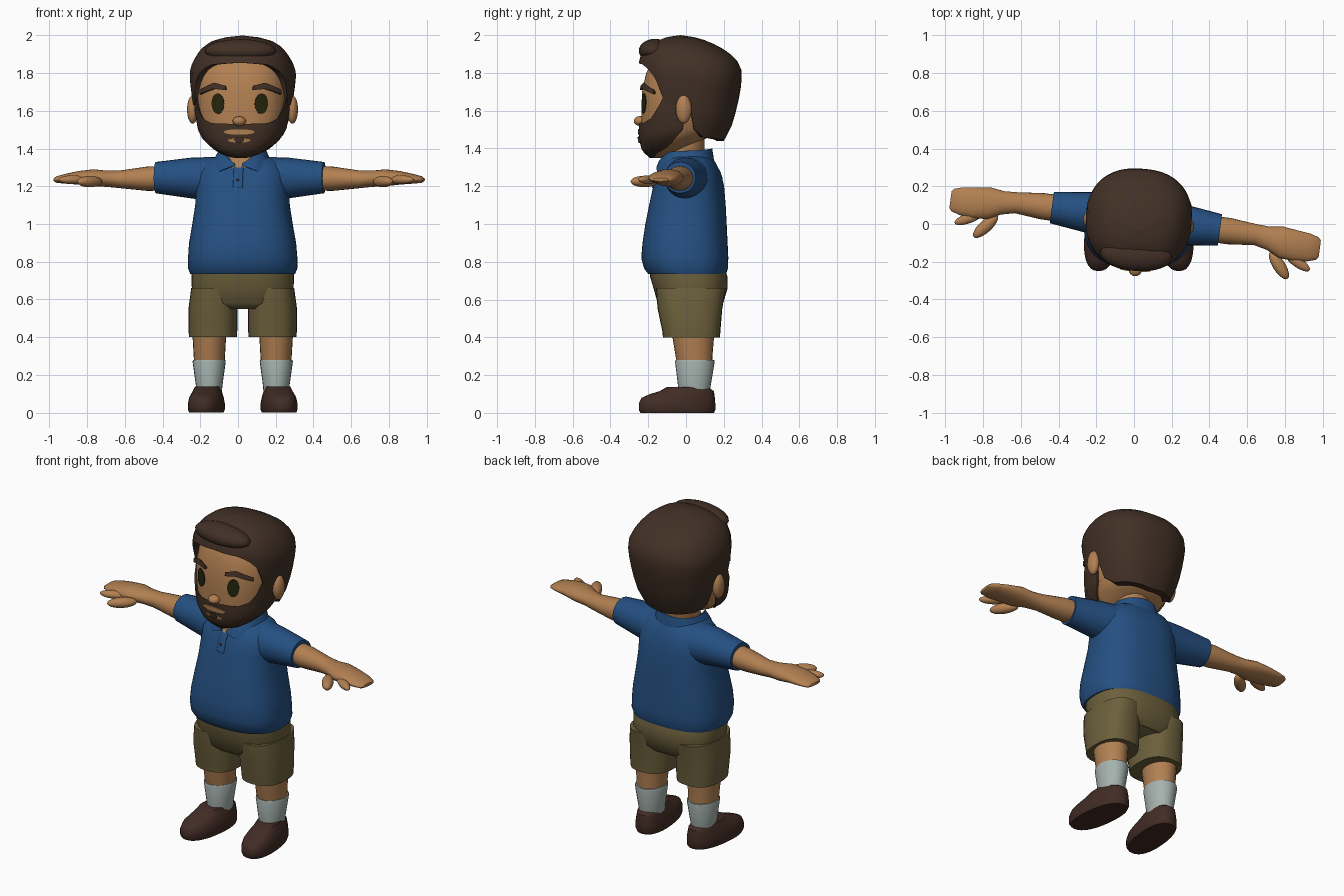
import bpy, bmesh
from math import sin, cos, pi, radians, copysign
from mathutils import Matrix, Euler

if "Cube" in bpy.data.objects:
    bpy.data.objects.remove(bpy.data.objects["Cube"])

def material(name, rgb):
    m = bpy.data.materials.new(name)
    m.use_nodes = True
    m.diffuse_color = (*rgb, 1)
    m.node_tree.nodes["Principled BSDF"].inputs["Base Color"].default_value = (*rgb, 1)
    return m

skin = material("warm_skin", (.445, .216, .084))
hair = material("dark_brown_hair", (.054, .03, .019))
blue = material("blue_cloth", (.018, .08, .223))
khaki = material("khaki_cloth", (.15, .117, .045))
white = material("pale_sock", (.376, .445, .423))
leather = material("brown_leather", (.054, .025, .018))
dark = material("dark_eye", (.018, .018, .004))
parts = []
MID = .025  # body centre line

def finish(name, mat, bm, move=None):
    if move:
        for v in bm.verts:
            v.co = move(*v.co)
    bmesh.ops.remove_doubles(bm, verts=bm.verts, dist=.0008)
    bmesh.ops.recalc_face_normals(bm, faces=bm.faces)
    mesh = bpy.data.meshes.new(name)
    bm.to_mesh(mesh)
    bm.free()
    mesh.materials.append(mat)
    ob = bpy.data.objects.new(name, mesh)
    bpy.context.collection.objects.link(ob)
    parts.append(ob)

def loft(name, mat, rings, wrap=False, move=None):
    """Solid skinned over closed rings of points."""
    bm = bmesh.new()
    vs = [[bm.verts.new(p) for p in r] for r in rings]
    pairs = list(zip(vs, vs[1:])) + ([(vs[-1], vs[0])] if wrap else [])
    for r, q in pairs:
        for i in range(len(r)):
            k = (i + 1) % len(r)
            bm.faces.new((r[i], r[k], q[k], q[i]))
    if not wrap:
        bm.faces.new(vs[0])
        bm.faces.new(vs[-1])
    finish(name, mat, bm, move)

def ball(name, mat, loc, scale, turn_z=0, move=None):
    bm = bmesh.new()
    m = Matrix.LocRotScale(loc, Euler((0, 0, radians(turn_z))), scale)
    bmesh.ops.create_uvsphere(bm, u_segments=24, v_segments=14, radius=1, matrix=m)
    finish(name, mat, bm, move)

def turn(deg, cx, cy):
    c, s = cos(radians(deg)), sin(radians(deg))
    return lambda x, y, z: (cx + (x - cx) * c - (y - cy) * s,
                            cy + (x - cx) * s + (y - cy) * c, z)

def at(keys, t):
    """Values of a keyed profile at t."""
    if t <= keys[0][0]:
        return keys[0][1:]
    for a, b in zip(keys, keys[1:]):
        if t <= b[0]:
            f = (t - a[0]) / (b[0] - a[0])
            return [u + (v - u) * f for u, v in zip(a[1:], b[1:])]
    return keys[-1][1:]

def surf(keys, a, z, off=0, p=.85, cx=MID):
    """Point at angle a (0 = front) and height z; keys hold z, half width, front, back."""
    rx, yf, yb = at(keys, z)
    bend = lambda v: copysign(abs(v) ** p, v)
    ry = max(.001, (yb - yf) / 2 + off)
    a = radians(a)
    return (cx + max(.001, rx + off) * bend(sin(a)), (yf + yb) / 2 - ry * bend(cos(a)), z)

def body(name, mat, keys, cx=MID, p=.85, move=None, n=40):
    loft(name, mat, [[surf(keys, 360 * i / n, k[0], 0, p, cx) for i in range(n)]
                     for k in keys], move=move)

def shell(name, mat, keys, a0, a1, low, high, off, thick, move, n=48, rows=14):
    """Thick patch following a profile between two edge curves."""
    wrap = abs(a1 - a0) >= 360
    rings = []
    for i in range(n if wrap else n + 1):
        a = a0 + (a1 - a0) * i / n
        side = abs(a) if abs(a) <= 180 else 360 - abs(a)
        lo, hi = at(low, side)[0], at(high, side)[0]
        ts = [1 - (1 - j / rows) ** 2 for j in range(rows + 1)]
        outer = [surf(keys, a, lo + (hi - lo) * t, off) for t in ts]
        inner = []
        for t in reversed(ts):
            x, y, z = surf(keys, a, lo + (hi - lo) * t, off - thick)
            inner.append((x, y, z - thick * t))
        rings.append(outer + inner)
    loft(name, mat, rings, wrap, move)

def decal(name, mat, a0, z0, da, dz, off=.004):
    """Thin oval plate lying on the face."""
    n = 24
    rings = [[surf(head, a0 + r * da * cos(2 * pi * i / n), z0 + r * dz * sin(2 * pi * i / n), o)
              for i in range(n)]
             for r, o in ((.05, off), (.5, off), (1, off), (1, off - .008))]
    loft(name, mat, rings, move=face_turn)

face_turn = turn(-4, MID, .02)
arm_turn = turn(-7.6, .01, .028)

# Head, neck and nose
head = [(1.35, .03, -.18, -.12), (1.37, .09, -.205, -.06), (1.4, .14, -.225, 0),
        (1.45, .195, -.235, .1), (1.5, .222, -.237, .18), (1.6, .24, -.235, .21),
        (1.7, .245, -.232, .23), (1.8, .235, -.21, .24), (1.88, .2, -.17, .2),
        (1.92, .12, -.1, .1)]
body("head", skin, head, move=face_turn, n=56)
body("neck", skin, [(1.3, .08, -.14, .08), (1.36, .1, -.1, .1), (1.5, .1, -.08, .1)], p=1, move=arm_turn)
ball("nose", skin, (MID, -.243, 1.545), (.035, .034, .026), move=face_turn)

# Hair cap with a shaped hairline, and a swept fringe
cap = [(1.44, .195, -.2, .2), (1.5, .23, -.22, .235), (1.6, .256, -.235, .265),
       (1.7, .273, -.24, .287), (1.8, .283, -.245, .297), (1.85, .268, -.25, .282),
       (1.9, .24, -.238, .235), (1.94, .207, -.2, .175), (1.97, .16, -.15, .11),
       (1.99, .09, -.1, .04), (2, 0, -.03, -.03)]
hairline = [(0, 1.855), (30, 1.845), (42, 1.82), (54, 1.77), (63, 1.68), (69, 1.63),
            (92, 1.63), (100, 1.5), (115, 1.46), (180, 1.44)]
shell("hair", hair, cap, 0, 360, hairline, [(0, 2)], 0, .04, face_turn, n=90)
ball("hair_fringe", hair, (MID, -.165, 1.918), (.19, .085, .062), move=face_turn)

# Beard and mouth
beard_top = [(0, 1.53), (35, 1.535), (52, 1.56), (63, 1.62), (70, 1.68), (95, 1.68)]
shell("beard", hair, head, -95, 95, [(0, 1.35), (70, 1.355), (95, 1.4)], beard_top,
      .012, .025, face_turn, n=60)
decal("upper_lip", skin, 0, 1.488, 17, .014, .017)
decal("lower_lip", skin, 0, 1.443, 14, .011, .017)
decal("lip_tuft", hair, 0, 1.446, 5, .016, .02)

# Eyes, brows and ears
for s, side in ((1, "left"), (-1, "right")):
    decal(side + "_eye", dark, s * 25, 1.638, 9, .054)
    shell(side + "_brow", hair, head, s * 13, s * 54,
          [(13, 1.71), (28, 1.717), (54, 1.688)], [(13, 1.733), (28, 1.75), (54, 1.712)],
          .016, .025, face_turn, n=12, rows=3)
    ball(side + "_ear", skin, (MID + s * .265, .006, 1.607), (.03, .042, .075), move=face_turn)

# Shirt, twisted gently towards the shoulders
def shirt_twist(x, y, z):
    return turn(-7.6 * min(1, max(0, (z - .8) / .45)), MID, .02)(x, y, z)

body("shirt", blue, [(.735, .278, -.2, .212), (.765, .29, -.222, .222), (.82, .29, -.237, .224),
                     (.9, .284, -.23, .22), (1, .266, -.214, .214), (1.1, .25, -.193, .208),
                     (1.2, .245, -.17, .198), (1.27, .24, -.15, .18), (1.33, .2, -.113, .15),
                     (1.365, .12, -.08, .12)], p=.8, move=shirt_twist, n=56)
neckline = [(1.26, .172, -.168, .16), (1.33, .155, -.142, .15), (1.4, .12, -.1, .14)]
shell("collar", blue, neckline, 5, 355, [(5, 1.31), (38, 1.275), (60, 1.335), (180, 1.33)],
      [(5, 1.322), (40, 1.38), (180, 1.4)], 0, .014, arm_turn, rows=4)
placket = [(1.19, .026, -.179, -.13), (1.27, .026, -.156, -.1), (1.305, .026, -.136, -.09)]
body("placket", blue, placket, p=.3, move=arm_turn, n=16)
ball("button", leather, (MID, -.168, 1.235), (.007, .005, .007), move=arm_turn)

# Sleeves, arms and hands
def tube(name, mat, sections, s, n=24):
    rings = [[(.01 + s * x, .028 + y + ry * cos(2 * pi * i / n), z + rz * sin(2 * pi * i / n))
              for i in range(n)] for x, y, z, ry, rz in sections]
    loft(name, mat, rings, move=arm_turn)

for s, side in ((1, "left"), (-1, "right")):
    tube(side + "_sleeve", blue, [(.1, 0, 1.235, .13, .122), (.26, 0, 1.244, .108, .108),
                                  (.45, 0, 1.246, .084, .083)], s)
    tube(side + "_arm", skin, [(.4, 0, 1.243, .07, .066), (.5, 0, 1.24, .07, .064),
                               (.64, 0, 1.237, .056, .047), (.71, -.01, 1.24, .062, .043),
                               (.78, -.022, 1.245, .084, .045), (.86, -.03, 1.245, .082, .036),
                               (.93, -.03, 1.24, .074, .026), (.975, -.03, 1.236, .06, .018),
                               (.988, -.03, 1.235, .045, .009)], s)
    ball(side + "_thumb", skin, (.01 + s * .785, -.117, 1.225), (.085, .033, .03), s * -50, arm_turn)
    ball(side + "_finger", skin, (.01 + s * .88, -.087, 1.235), (.078, .027, .023), s * -27, arm_turn)

# Shorts
body("shorts_seat", khaki, [(.55, .2, -.12, .17), (.58, .262, -.15, .197), (.66, .27, -.172, .22),
                            (.72, .272, -.19, .22), (.78, .268, -.19, .2)], p=.8)

# Legs, socks and shoes
for s, side in ((1, "left"), (-1, "right")):
    body(side + "_shorts_leg", khaki, [(.4, .127, -.122, .18), (.43, .129, -.125, .182),
                                       (.55, .13, -.15, .192), (.66, .115, -.16, .21)],
         MID + s * .158, .8, n=28)
    body(side + "_shin", skin, [(.25, .08, -.045, .14), (.3, .083, -.055, .14), (.42, .09, -.075, .15)],
         MID + s * .177, 1, n=24)
    body(side + "_sock", white, [(.1, .068, -.04, .125), (.14, .07, -.042, .13), (.27, .088, -.058, .152),
                                 (.28, .085, -.055, .15)], MID + s * .178, 1, n=24)
    splay = lambda x, y, z, s=s: (x - s * .1 * y, y, z)
    body(side + "_shoe", leather, [(0, .088, -.24, .148), (.015, .094, -.25, .155), (.05, .094, -.25, .155),
                                   (.08, .088, -.235, .153), (.1, .08, -.19, .15), (.115, .074, -.14, .148),
                                   (.138, .064, -.1, .115)], MID + s * .188, .85, splay, 32)

bpy.ops.object.select_all(action='DESELECT')
for ob in parts:
    ob.select_set(True)
bpy.context.view_layer.objects.active = parts[0]
bpy.ops.object.shade_smooth_by_angle(angle=radians(45))
